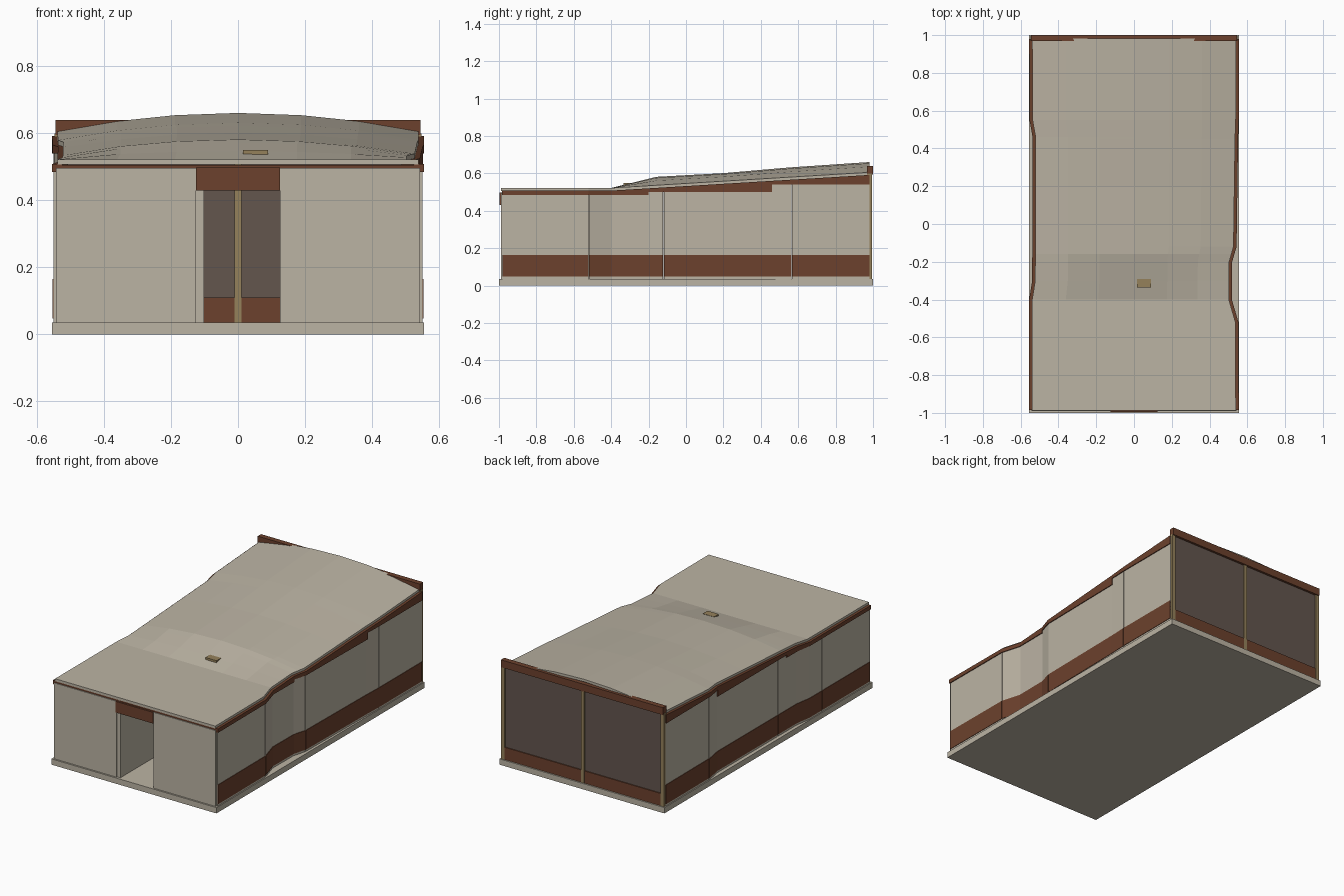
import bpy, bmesh

if "Cube" in bpy.data.objects:
    bpy.data.objects.remove(bpy.data.objects["Cube"])

def mat(name, c):
    m = bpy.data.materials.new(name)
    m.diffuse_color = (*c, 1)
    m.use_nodes = True
    m.node_tree.nodes["Principled BSDF"].inputs["Base Color"].default_value = m.diffuse_color
    return m

BEIGE = mat("beige plaster", (0.50, 0.455, 0.37))
BROWN = mat("brown timber", (0.15, 0.053, 0.026))
TAN = mat("tan frame", (0.30, 0.22, 0.105))
GLASS = mat("smoked glass", (0.125, 0.092, 0.076))

def make(name, bm, m):
    bmesh.ops.recalc_face_normals(bm, faces=bm.faces)
    me = bpy.data.meshes.new(name)
    bm.to_mesh(me)
    bm.free()
    me.materials.append(m)
    ob = bpy.data.objects.new(name, me)
    bpy.context.collection.objects.link(ob)

def loft(name, rings, m):
    """Skin a row of closed rings and cap both ends."""
    bm = bmesh.new()
    vs = [[bm.verts.new(p) for p in r] for r in rings]
    n = len(rings[0])
    for a, b in zip(vs, vs[1:]):
        for i in range(n):
            j = (i + 1) % n
            bm.faces.new((a[i], a[j], b[j], b[i]))
    bm.faces.new(vs[0])
    bm.faces.new(vs[-1])
    make(name, bm, m)

def box(name, x0, x1, y0, y1, z0, z1, m):
    loft(name, [[(x0, y, z0), (x1, y, z0), (x1, y, z1), (x0, y, z1)]
                for y in (y0, y1)], m)

def interp(pts, y):
    if y <= pts[0][0]:
        return pts[0][1]
    for (a, p), (b, q) in zip(pts, pts[1:]):
        if y <= b:
            return p + (q - p) * (y - a) / (b - a)
    return pts[-1][1]

# Plan outline of each long wall, and roof heights along the length
RIGHT = [(-1, .55), (-.52, .548), (-.40, .513), (-.20, .515), (-.12, .538), (.45, .546), (.565, .55), (1, .55)]
LEFT = [(-1, .55), (-.40, .55), (-.30, .534), (.46, .532), (.55, .548), (1, .55)]
EAVE = [(-1, .507), (-.40, .507), (1, .592)]
RISE = [(-.40, 0), (-.16, .045), (.2, .043), (.55, .052), (1, .055)]
eave = lambda y: interp(EAVE, y)

def strip(name, side, y0, y1, z0, ztop, out, thick, m):
    """Wall-following strip between y0 and y1."""
    path = RIGHT if side > 0 else LEFT
    ys = sorted({y0, y1} | {y for y, _ in path + EAVE if y0 < y < y1})
    rings = []
    for y in ys:
        xo = side * (interp(path, y) + out)
        xi = xo - side * thick
        rings.append([(xo, y, z0), (xi, y, z0), (xi, y, ztop(y)), (xo, y, ztop(y))])
    loft(name, rings, m)

# Base slab
box("floor_slab", -.555, .555, -1, 1, 0, .035, BEIGE)

# Long side walls with skirting and stepped eave boards
JOINTS = [-.982, -.52, -.12, .565, .982]
for side, tag in ((1, "right"), (-1, "left")):
    for a, b in zip(JOINTS, JOINTS[1:]):
        strip(f"{tag}_wall_panel", side, a + .002, b - .002, .035, eave, 0, .02, BEIGE)
        strip(f"{tag}_skirting", side, a + .002, b - .002, .048, lambda y: .165, .003, .008, BROWN)
    for a, b, z in ((-.985, -.2, .484), (-.2, .46, .50), (.46, .98, .54)):
        strip(f"{tag}_eave_board", side, a, b, z, lambda y: eave(y) + .001, .005, .03, BROWN)

# Front wall panels, door lintel and hallway wall
for s in (-1, 1):
    x = sorted((s * .125, s * .543))
    box("front_wall_panel", x[0], x[1], -.99, -.965, .035, .496, BEIGE)
box("front_header", -.54, .54, -.985, -.965, .494, .506, BROWN)
box("door_lintel", -.125, .125, -.996, -.965, .43, .498, BROWN)
box("hallway_wall", -.125, -.102, -.985, -.12, .035, .505, BEIGE)

# Rear glazed wall
box("rear_sill", -.545, .545, .972, .992, .035, .11, BROWN)
box("rear_glass", -.54, .54, .978, .986, .11, .60, GLASS)
for x in (-.536, 0, .536):
    box("rear_post", x - .011, x + .011, .97, .994, .035, .60, TAN)
box("rear_fascia", -.545, .545, .968, 1.0, .595, .64, BROWN)

# Roof shell: flat at the front, arched and rising to the rear
COLS = [-1, -.67, -.35, 0, .35, .67, 1]
ys = sorted({y for y, _ in RIGHT + LEFT + RISE if abs(y) < .98} | {-.988, .982})
rings = []
for y in ys:
    top, low = [], []
    for u in COLS:
        x = u * (interp(RIGHT if u > 0 else LEFT, y) - .011)
        z = eave(y) + interp(RISE, y) * (1 - u * u)
        top.append((x, y, z + .015))
        low.append((x, y, z))
    rings.append(top + low[::-1])
loft("roof_shell", rings, BEIGE)

# Small roof vent
box("roof_vent", .015, .09, -.335, -.29, .535, .55, TAN)
